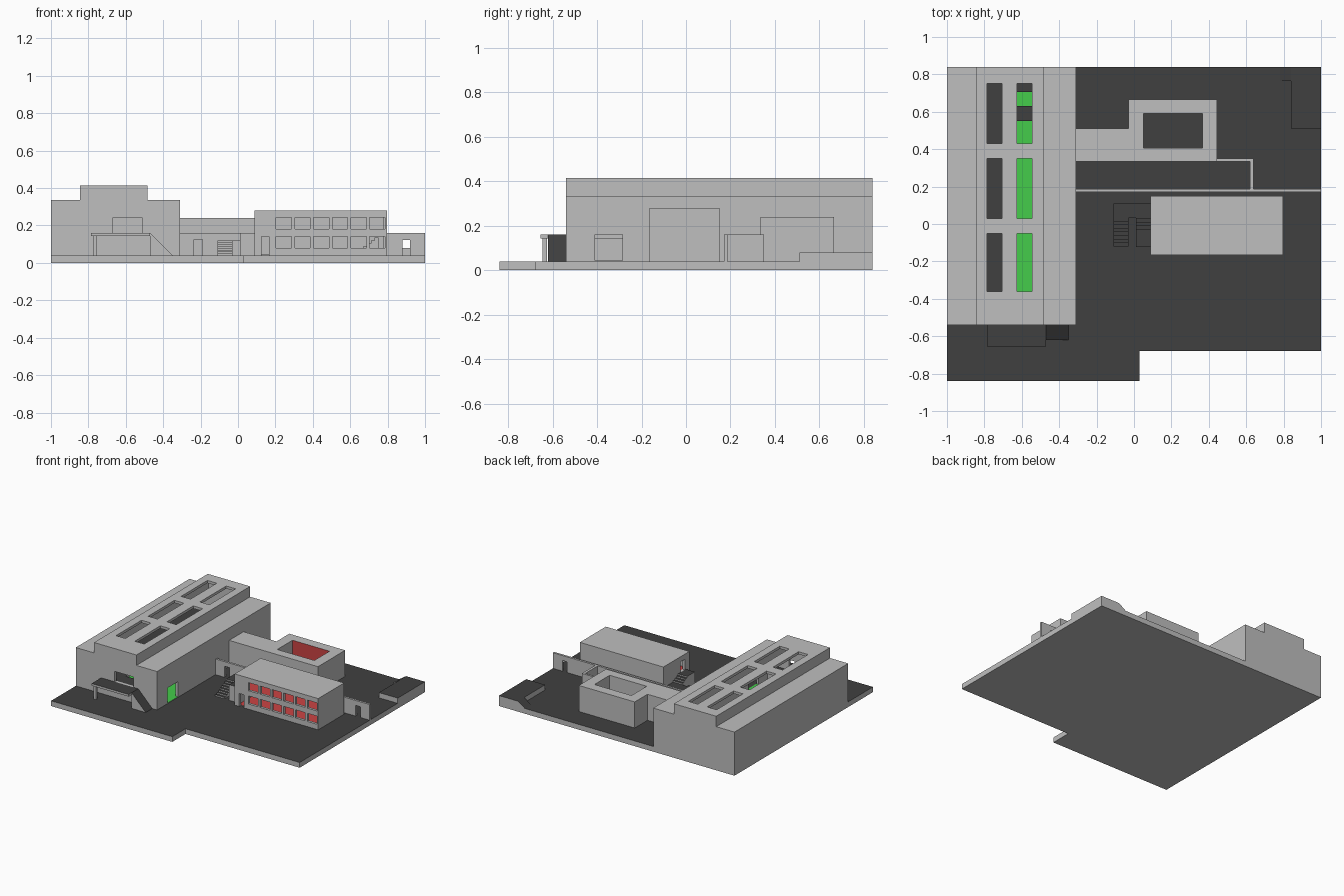
import bpy
import bmesh
from mathutils import Vector

cube = bpy.data.objects.get("Cube")
if cube:
    bpy.data.objects.remove(cube, do_unlink=True)


def material(name, rgb):
    m = bpy.data.materials.new(name)
    m.use_nodes = True
    m.diffuse_color = (*rgb, 1)
    m.node_tree.nodes["Principled BSDF"].inputs["Base Color"].default_value = (*rgb, 1)
    return m


GREY = material("light_grey", (0.52, 0.52, 0.52))
DARK = material("dark_grey", (0.051, 0.051, 0.051))
GREEN = material("green", (0.058, 0.604, 0.07))
RED = material("red", (0.604, 0.058, 0.058))


def paint(obj, mat, rule):
    """Give the faces that pass the rule a second colour."""
    obj.data.materials.append(mat)
    index = len(obj.data.materials) - 1
    for p in obj.data.polygons:
        if rule(p):
            p.material_index = index


def upward(p):
    return p.normal.z > 0.3


def prism(name, points, axis, a, b, top=None):
    """Extrude a 2D outline from a to b along y or z."""
    place = {"z": lambda p, t: (p[0], p[1], t), "y": lambda p, t: (p[0], t, p[1])}[axis]
    bm = bmesh.new()
    face = bm.faces.new([bm.verts.new(place(p, a)) for p in points])
    out = bmesh.ops.extrude_face_region(bm, geom=[face])
    shift = Vector(place((0, 0), b - a))
    bmesh.ops.translate(bm, vec=shift, verts=[g for g in out["geom"] if isinstance(g, bmesh.types.BMVert)])
    bmesh.ops.recalc_face_normals(bm, faces=bm.faces)
    mesh = bpy.data.meshes.new(name)
    bm.to_mesh(mesh)
    bm.free()
    obj = bpy.data.objects.new(name, mesh)
    bpy.context.collection.objects.link(obj)
    mesh.materials.append(GREY)
    if top:
        paint(obj, top, upward)
    return obj


def box(name, x, y, z, top=None):
    outline = [(x[0], y[0]), (x[1], y[0]), (x[1], y[1]), (x[0], y[1])]
    return prism(name, outline, "z", z[0], z[1], top)


def cut(obj, cutters):
    """Subtract each cutter, then discard it."""
    for c in cutters:
        c.hide_render = True
        mod = obj.modifiers.new("opening", "BOOLEAN")
        mod.operation, mod.solver, mod.object = "DIFFERENCE", "EXACT", c
        dg = bpy.context.evaluated_depsgraph_get()
        mesh = bpy.data.meshes.new_from_object(obj.evaluated_get(dg))
        obj.modifiers.clear()
        obj.data = mesh
        bpy.data.objects.remove(c, do_unlink=True)


def hole(x, y, z):
    return box("cutter", x, y, z)


G = 0.04   # ground level
F = 0.16   # upper floor level

# Ground slab with a notched front corner
prism("ground", [(-1, -0.84), (0.03, -0.84), (0.03, -0.68), (1, -0.68), (1, 0.84), (-1, 0.84)],
      "z", 0, G, DARK)

# Raised terrace and its ramp in the back corner
box("terrace", (0.84, 1), (0.51, 0.84), (G, 0.08), DARK)
prism("terrace_ramp", [(0.78, G), (0.84, G), (0.84, 0.08)], "y", 0.765, 0.84, DARK)


# Large hall: stepped shell, skylights and doors
def hall_profile(t, bottom):
    return [(-1 + t, bottom), (-0.31 - t, bottom), (-0.31 - t, 0.335 - t), (-0.485 - t, 0.335 - t),
            (-0.485 - t, 0.415 - t), (-0.845 + t, 0.415 - t), (-0.845 + t, 0.335 - t), (-1 + t, 0.335 - t)]


hall = prism("hall", hall_profile(0, G), "y", -0.54, 0.84)
openings = [prism("cutter", hall_profile(0.02, 0), "y", -0.52, 0.82),
            hole((-0.67, -0.51), (-0.6, -0.5), (F, 0.24)),
            hole((-0.4, -0.2), (-0.41, -0.285), (0, F))]
for x in (-0.785, -0.625):
    for y0, y1 in ((-0.36, -0.05), (0.03, 0.35), (0.43, 0.75)):
        openings.append(hole((x, x + 0.08), (y0, y1), (0.38, 0.5)))
cut(hall, openings)
box("hall_floor", (-0.98, -0.31), (-0.52, 0.82), (G, 0.044), GREEN)

# Hall gallery with cross bridges
box("gallery", (-0.98, -0.66), (-0.52, 0.82), (0.14, F), DARK)
for name, y in (("front", (-0.52, -0.42)), ("middle", (0.55, 0.63)), ("back", (0.705, 0.82))):
    box("gallery_bridge_" + name, (-0.66, -0.33), y, (0.14, F), DARK)

# Entrance canopy, post and ramp
box("canopy", (-0.785, -0.47), (-0.655, -0.54), (0.143, F), DARK)
box("canopy_post", (-0.775, -0.755), (-0.645, -0.625), (G, 0.143))
prism("entrance_ramp", [(-0.47, G), (-0.35, G), (-0.47, F)], "y", -0.62, -0.54, DARK)

# Courtyard building, with one red courtyard wall
court = prism("courtyard_building",
              [(-0.31, 0.335), (0.445, 0.335), (0.445, 0.665), (-0.03, 0.665), (-0.03, 0.51), (-0.31, 0.51)],
              "z", G, 0.24)
cut(court, [hole((0.05, 0.365), (0.405, 0.59), (0, 0.3))])
paint(court, RED, lambda p: p.normal.y < -0.5 and p.center.y > 0.55)

# Garden walls with two gateways
wall = box("garden_wall", (-0.31, 1), (0.17, 0.187), (G, F))
cut(wall, [hole((0.88, 0.92), (0.1, 0.3), (0, 0.122)),
           hole((-0.235, -0.19), (0.1, 0.3), (0, 0.125))])
box("garden_wall_side", (0.62, 0.64), (0.187, 0.35), (G, F))
box("garden_wall_back", (0.445, 0.62), (0.335, 0.35), (G, F))

# Two-storey block: hollow shell with front windows and doors
block = box("window_block", (0.087, 0.797), (-0.165, 0.15), (G, 0.28))
openings = [hole((0.107, 0.777), (-0.145, 0.13), (0, 0.26)),
            hole((0.125, 0.165), (-0.2, -0.14), (0, 0.14)),
            hole((0.05, 0.11), (-0.11, -0.06), (F, 0.24))]
for i in range(6):
    x = 0.204 + 0.1 * i
    for z in (0.08, 0.182):
        openings.append(hole((x, x + 0.082), (-0.2, -0.14), (z, z + 0.062)))
cut(block, openings)
box("block_ground_floor", (0.107, 0.777), (-0.145, 0.13), (G, 0.044), RED)
box("block_upper_floor", (0.107, 0.777), (-0.145, 0.13), (0.15, F), RED)
for i in range(6):
    box(f"inner_step_{i + 1}", (0.63 + 0.02 * i, 0.65 + 0.02 * i), (0.07, 0.13), (G, 0.06 + 0.015 * i))

# Outdoor staircase: first flight, landing, second flight, top landing
for i in range(8):
    y = -0.12 + 0.019 * i
    box(f"lower_step_{i + 1}", (-0.11, -0.03), (y, y + 0.019), (G, 0.05 + 0.01 * i), DARK)
box("stair_landing", (-0.11, 0.087), (0.032, 0.11), (G, 0.12), DARK)
for i in range(3):
    y = 0.032 - 0.02 * i
    box(f"upper_step_{i + 1}", (0.01, 0.087), (y - 0.02, y), (G, 0.13 + 0.01 * i), DARK)
box("top_landing", (0.01, 0.087), (-0.122, -0.028), (G, F), DARK)
